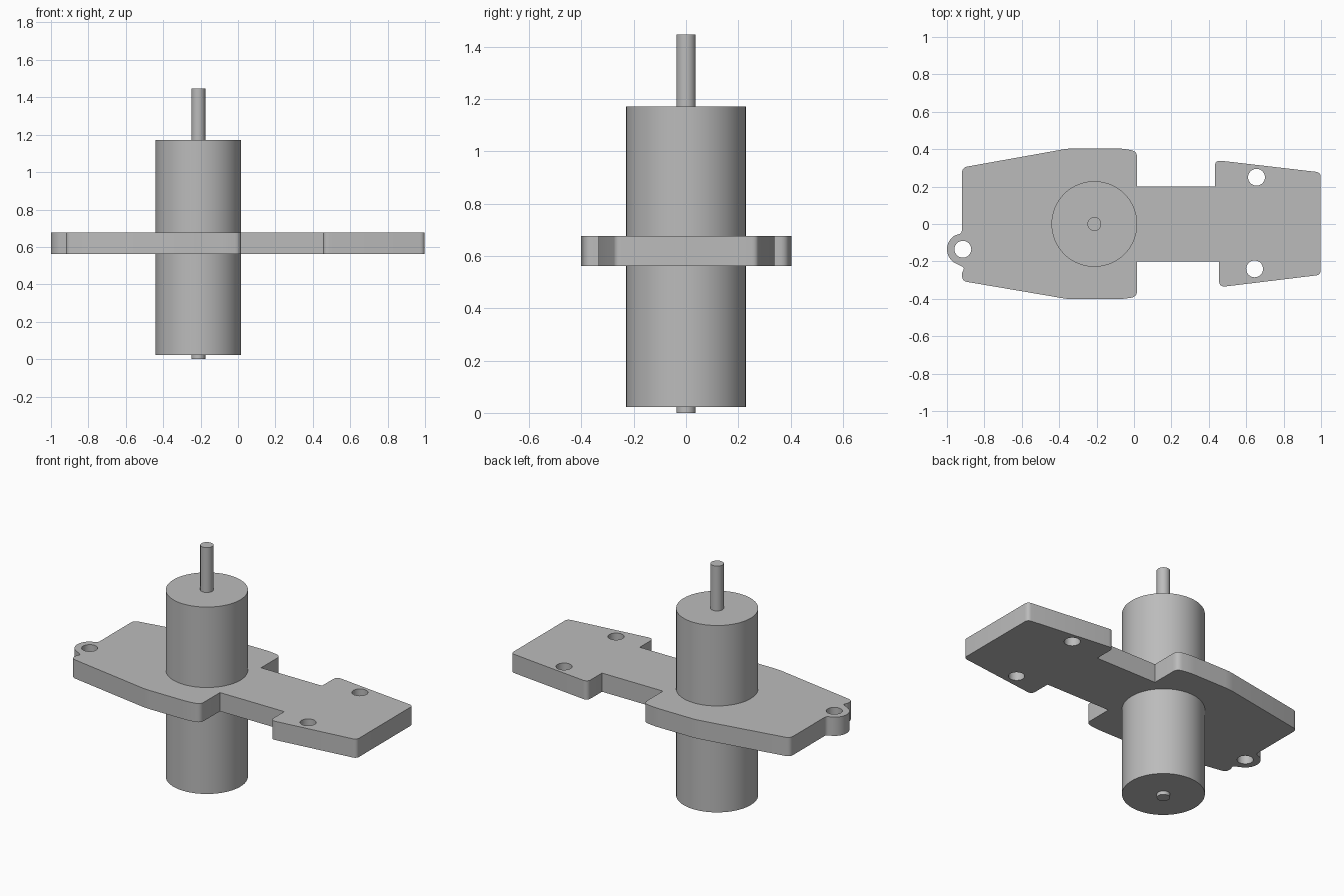
import bpy, bmesh
from math import cos, sin, pi, radians
from mathutils import Vector

cube = bpy.data.objects.get("Cube")
if cube:
    bpy.data.objects.remove(cube, do_unlink=True)

grey = bpy.data.materials.new("plain_grey")
grey.use_nodes = True
grey.diffuse_color = (0.5, 0.5, 0.5, 1)
grey.node_tree.nodes["Principled BSDF"].inputs["Base Color"].default_value = (0.5, 0.5, 0.5, 1)


def prism(name, points, z0, z1):
    """Extrude a flat outline from z0 up to z1."""
    bm = bmesh.new()
    base = bm.faces.new([bm.verts.new((x, y, z0)) for x, y in points])
    top = bmesh.ops.extrude_face_region(bm, geom=[base])["geom"]
    bmesh.ops.translate(bm, vec=(0, 0, z1 - z0),
                        verts=[v for v in top if isinstance(v, bmesh.types.BMVert)])
    bmesh.ops.recalc_face_normals(bm, faces=bm.faces)
    mesh = bpy.data.meshes.new(name)
    bm.to_mesh(mesh)
    bm.free()
    mesh.materials.append(grey)
    obj = bpy.data.objects.new(name, mesh)
    bpy.context.collection.objects.link(obj)
    return obj


def arc(x, y, r, start=0, end=360, steps=64):
    count = steps if end - start == 360 else steps + 1
    angles = [radians(start + (end - start) * i / steps) for i in range(count)]
    return [(x + r * cos(a), y + r * sin(a)) for a in angles]


def rounded(corners, steps=6):
    """Replace each (x, y, setback) corner with a smooth curve."""
    out = []
    for i, (x, y, d) in enumerate(corners):
        p = Vector((x, y))
        if d == 0:
            out.append((x, y))
            continue
        a = p + (Vector(corners[i - 1][:2]) - p).normalized() * d
        b = p + (Vector(corners[(i + 1) % len(corners)][:2]) - p).normalized() * d
        for k in range(steps + 1):
            t = k / steps
            out.append(tuple(a * (1 - t) ** 2 + p * (2 * t * (1 - t)) + b * t ** 2))
    return out


def smooth(obj):
    bpy.ops.object.select_all(action="DESELECT")
    obj.select_set(True)
    bpy.context.view_layer.objects.active = obj
    bpy.ops.object.shade_smooth_by_angle(angle=radians(30))


# Mounting plate outline, with the lug on its right end
lug = arc(-0.915, -0.135, 0.085, 118, 240, 20)
outline = [(-0.92, -0.305, 0.03), (-0.35, -0.402, 0.03), (-0.07, -0.402, 0.03),
           (0.017, -0.39, 0.035), (0.017, -0.2, 0), (0.455, -0.2, 0),
           (0.455, -0.338, 0.035), (0.998, -0.272, 0.025), (0.998, 0.276, 0.025),
           (0.432, 0.342, 0.035), (0.432, 0.2, 0), (0.017, 0.2, 0),
           (0.017, 0.39, 0.035), (-0.07, 0.404, 0.03), (-0.35, 0.404, 0.03),
           (-0.92, 0.302, 0.03), (-0.92, -0.05, 0.02)]
outline += [(x, y, 0) for x, y in lug]
outline += [(-0.905, -0.235, 0.015), (-0.92, -0.26, 0.01)]
plate = prism("mounting_plate", rounded(outline), 0.562, 0.677)

# Three screw holes
for x, y in [(0.655, 0.25), (0.645, -0.24), (-0.915, -0.135)]:
    cutter = prism("hole_cutter", arc(x, y, 0.045, steps=32), 0.5, 0.75)
    cutter.hide_render = True
    cut = plate.modifiers.new("screw_hole", "BOOLEAN")
    cut.object, cut.operation, cut.solver = cutter, "DIFFERENCE", "EXACT"
    bpy.context.view_layer.objects.active = plate
    bpy.ops.object.modifier_apply(modifier=cut.name)
    bpy.data.objects.remove(cutter, do_unlink=True)
smooth(plate)

# Motor body and the shaft through it
smooth(prism("motor_body", arc(-0.212, 0, 0.229), 0.022, 1.172))
smooth(prism("upper_shaft", arc(-0.212, 0, 0.037, steps=32), 1.172, 1.448))
smooth(prism("lower_shaft", arc(-0.212, 0, 0.037, steps=32), 0, 0.022))
